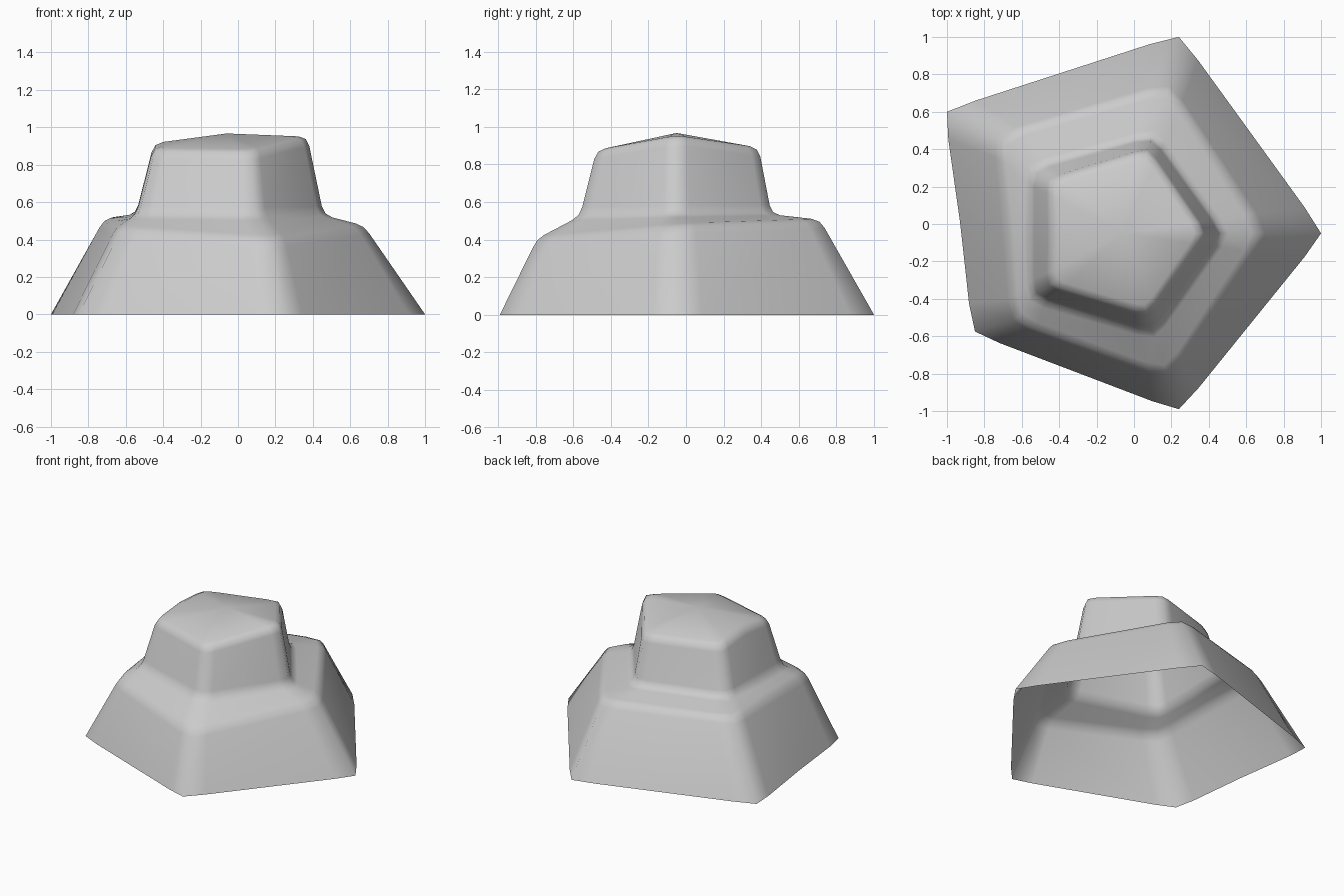
import bpy, bmesh
from mathutils import Vector

if "Cube" in bpy.data.objects:
    bpy.data.objects.remove(bpy.data.objects["Cube"])

# Control outlines, counter-clockwise: right, back, back left, left middle, front left, front
base = [(1, -.05, 0), (.24, 1, 0), (-1, .6, 0), (-.93, .01, 0), (-.85, -.575, 0), (.24, -.99, 0)]
shoulder = [(.70, -.05, .475), (.19, .74, .505), (-.73, .475, .515), (-.685, -.025, .485),
            (-.645, -.525, .455), (.185, -.82, .40)]
neck = [(.475, -.05, .53), (.10, .47, .535), (-.545, .29, .54), (-.545, -.05, .535),
        (-.545, -.385, .53), (.10, -.58, .525)]
crown = [(.385, -.05, .953), (.075, .40, .887), (-.455, .235, .89), (-.45, -.05, .915),
         (-.455, -.33, .882), (.075, -.49, .873)]
apex = [(-.06, -.05, .967)] * 6
rings = [[Vector(p) for p in r] for r in (base, shoulder, neck, crown, apex)]


def soften_corner(a, b, c, da, dc, keep):
    """Replace corner b by three points that round it off."""
    p, q = b.lerp(a, da), b.lerp(c, dc)
    return [p, ((p + q) / 2).lerp(b, keep), q]


def soften_profile(col):
    out = [col[0]]
    for i in range(1, len(col) - 1):
        a, b, c = col[i - 1:i + 2]
        d = .05
        out += soften_corner(a, b, c, min(.3, d / (a - b).length), min(.3, d / (c - b).length), .5)
    return out


def soften_ring(r, keep):
    out = []
    n = len(r)
    for i in range(n):
        if i == 3:                      # straight middle of the left side
            out.append(r[i])
            continue
        da = .26 if i == 4 else .13     # left side is split in two halves
        dc = .26 if i == 2 else .13
        pts = soften_corner(r[i - 1], r[i], r[(i + 1) % n], da, dc, keep)
        if keep == 1:                   # slight outward bow along the base rim
            for k in (0, 2):
                pts[k] += Vector((pts[k].x, pts[k].y, 0)).normalized() * .012
        out += pts
    return out


# Stepped five-sided shell, open underneath
cols = [soften_profile([r[i] for r in rings]) for i in range(6)]
levels = [soften_ring(list(r), 1 if k == 0 else .65) for k, r in enumerate(zip(*cols))]
bm = bmesh.new()
grid = [[bm.verts.new(p) for p in lv] for lv in levels]
n = len(grid[0])
for lo, hi in zip(grid, grid[1:]):
    for i in range(n):
        j = (i + 1) % n
        bm.faces.new((lo[i], lo[j], hi[j], hi[i]))

# Low roof closing the crown
top = bm.verts.new(rings[4][0])
for i in range(n):
    bm.faces.new((grid[-1][i], grid[-1][(i + 1) % n], top))
for f in bm.faces:
    f.smooth = True
bm.normal_update()

mesh = bpy.data.meshes.new("stepped_shell")
bm.to_mesh(mesh)
bm.free()
obj = bpy.data.objects.new("stepped_shell", mesh)
bpy.context.collection.objects.link(obj)
